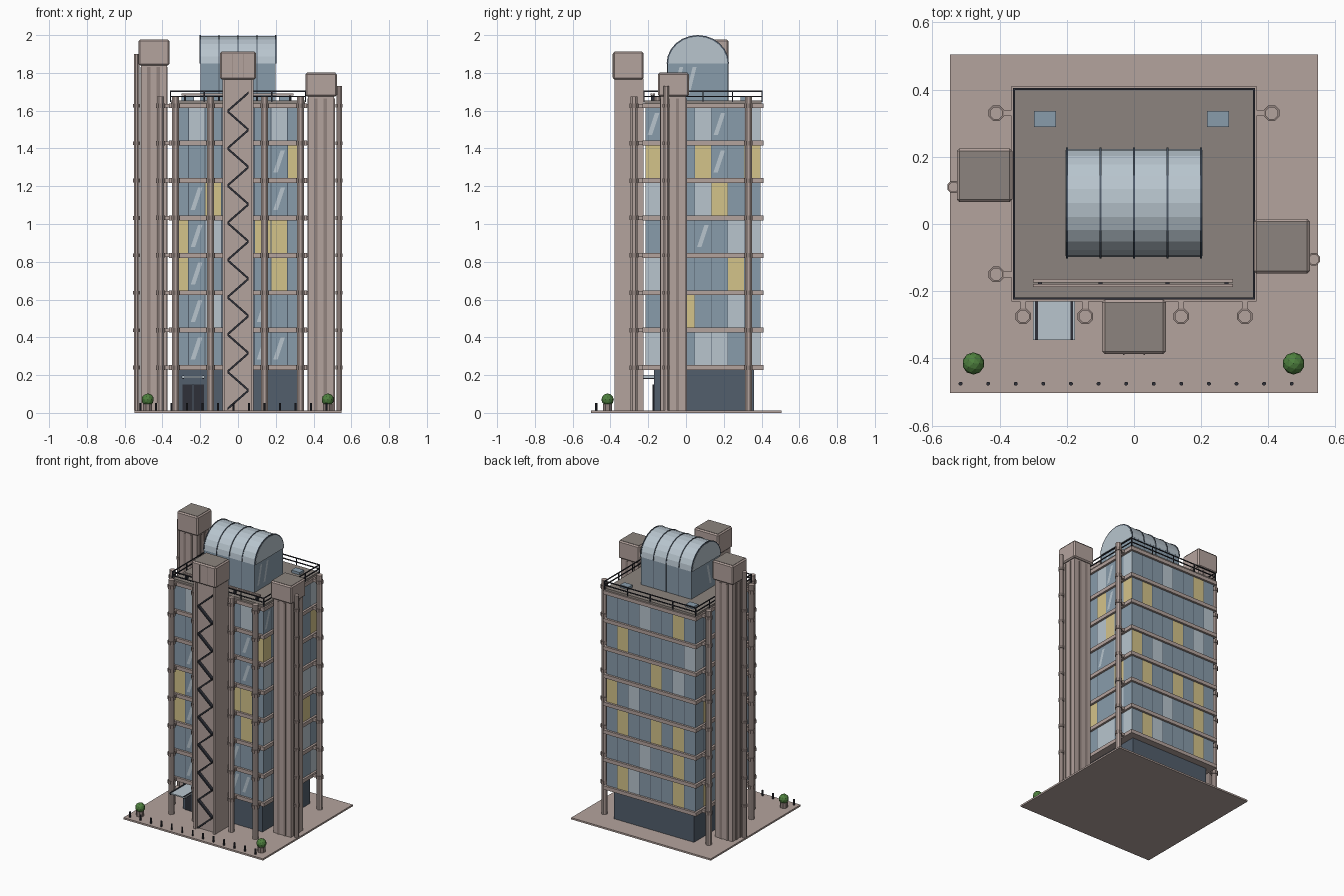
import bpy, bmesh, math
from mathutils import Vector

if "Cube" in bpy.data.objects:
    bpy.data.objects.remove(bpy.data.objects["Cube"])


def material(name, r, g, b):
    m = bpy.data.materials.new(name)
    lin = [((c / 255 + 0.055) / 1.055) ** 2.4 for c in (r, g, b)]
    m.diffuse_color = (*lin, 1)
    m.use_nodes = True
    m.node_tree.nodes["Principled BSDF"].inputs["Base Color"].default_value = m.diffuse_color
    return m


STONE = material("warm stone", 180, 163, 157)
SHADE = material("dark stone", 146, 131, 126)
ROOF = material("roof grey", 140, 132, 126)
BLUE = material("blue glass", 137, 156, 171)
PALE = material("pale glass", 184, 197, 206)
LIT = material("lit window", 212, 195, 138)
SLATE = material("lobby slate", 82, 94, 108)
DARK = material("dark metal", 46, 48, 56)
GREEN = material("leaf green", 78, 128, 62)


class Part:
    """Collects simple solids into one named object."""

    def __init__(self, name, *mats):
        self.name, self.mats, self.bm = name, mats, bmesh.new()

    def box(self, x0, x1, y0, y1, z0, z1, mat=0):
        v = [self.bm.verts.new((x, y, z)) for z in (z0, z1)
             for x, y in ((x0, y0), (x1, y0), (x1, y1), (x0, y1))]
        for f in ((3, 2, 1, 0), (4, 5, 6, 7), (0, 1, 5, 4),
                  (1, 2, 6, 5), (2, 3, 7, 6), (3, 0, 4, 7)):
            self.bm.faces.new([v[i] for i in f]).material_index = mat

    def face(self, pts, mat=0):
        self.bm.faces.new([self.bm.verts.new(p) for p in pts]).material_index = mat

    def prism(self, ring, axis, mat=0):
        """Extrude a closed ring of points along an axis vector."""
        a = [self.bm.verts.new(p) for p in ring]
        b = [self.bm.verts.new(Vector(p) + Vector(axis)) for p in ring]
        n = len(a)
        faces = [self.bm.faces.new(a[::-1]), self.bm.faces.new(b)]
        faces += [self.bm.faces.new((a[i], a[(i + 1) % n], b[(i + 1) % n], b[i])) for i in range(n)]
        for f in faces:
            f.material_index = mat

    def pole(self, x, y, r, z0, z1, mat=0, n=8):
        ring = [(x + r * math.cos(math.tau * (i + .5) / n),
                 y + r * math.sin(math.tau * (i + .5) / n), z0) for i in range(n)]
        self.prism(ring, (0, 0, z1 - z0), mat)

    def done(self, bevel=0):
        bmesh.ops.recalc_face_normals(self.bm, faces=self.bm.faces) if bevel is not None else None
        me = bpy.data.meshes.new(self.name)
        self.bm.to_mesh(me)
        self.bm.free()
        for m in self.mats:
            me.materials.append(m)
        ob = bpy.data.objects.new(self.name, me)
        bpy.context.collection.objects.link(ob)
        if bevel:
            mod = ob.modifiers.new("edge", 'BEVEL')
            mod.width, mod.segments = bevel, 1
        return ob


STEP, Z0 = 0.198, 0.24                      # floor height and first slab
LEVELS = [Z0 + STEP * i for i in range(8)]
X, Y0, Y1 = 0.35, -0.215, 0.395             # glass outline

# Ground plate and lobby
p = Part("plaza", STONE); p.box(-.548, .548, -.503, .505, 0, .012); p.done()
p = Part("lobby", SLATE); p.box(-.315, .312, -.17, .36, .012, .23); p.done()
p = Part("entrance_door", DARK, SLATE)
p.box(-.295, -.18, -.176, -.17, .012, .15)
p.box(-.24, -.235, -.178, -.17, .012, .15, 1)
p.done()
p = Part("entrance_canopy", PALE, DARK)
p.box(-.30, -.175, -.345, -.165, .186, .194)
for x in (-.29, -.185):
    p.box(x - .004, x + .004, -.345, -.165, .18, .198, 1)
p.done()

# Floor slabs and roof deck
p = Part("floor_slabs", STONE)
for z in LEVELS:
    p.box(-.365, .365, -.23, .41, z - .013, z + .013)
p.done()
p = Part("roof_deck", ROOF); p.box(-.355, .355, -.22, .40, 1.635, 1.654); p.done()

# Window panes, top floor first: b blue, p pale, y lit, g blue with a glint
FACES = {
    "front": ((-X, Y0), (1, 0), 8, "bpbbbbpb bbbbbbgy bgybbbgb ygpbbyyb ygbbbbyb bgpbbgbb bgbbbggb"),
    "right": ((X, Y0), (0, 1), 7, "gbbpgbp ybbygby pbbpybb bbbgbpp pbbbbyb bbybbpb pbbppbp"),
    "back": ((X, Y1), (-1, 0), 8, "bbbpbbyb bybbbbbp bbbbybpb ybpbbbbb bybbybyb bbbpbbyb bypbbbyb"),
    "left": ((-X, Y1), (0, -1), 7, "bbbbbpb pbbbbyb bbbbbbp bybbbbb bbbbbyb bbbbbpb bybbbbb"),
}
for side, (o, d, n, rows) in FACES.items():
    p = Part(side + "_windows", BLUE, PALE, LIT, SLATE)
    u = Vector((*d, 0))
    out = u.cross(Vector((0, 0, 1)))
    w = (2 * X if d[0] else Y1 - Y0) / n

    def at(s, z, depth=0):
        return Vector((*o, z)) + u * s + out * depth

    for r, row in enumerate(rows.split()):
        z0, z1 = LEVELS[6 - r] + .013, LEVELS[7 - r] - .013
        for i, c in enumerate(row):
            s = i * w
            p.face([at(s, z0), at(s + w, z0), at(s + w, z1), at(s, z1)], {"p": 1, "y": 2}.get(c, 0))
            if c == "g":
                p.face([at(s + .012, z0 + .03, .003), at(s + .035, z0 + .03, .003),
                        at(s + .074, z1 - .025, .003), at(s + .051, z1 - .025, .003)], 1)
            if i:                           # mullion
                p.face([at(s - .002, z0, .002), at(s + .002, z0, .002),
                        at(s + .002, z1, .002), at(s - .002, z1, .002)], 3)
    p.done(None)

# Outside columns with collars and brackets
p = Part("outer_columns", STONE, SHADE)
spots = [(x, -.275, 0, 1) for x in (-.33, -.145, .14, .33)]
spots += [(-.41, .33, 1, 0), (.41, .33, -1, 0), (-.41, -.15, 1, 0)]
for x, y, dx, dy in spots:
    p.pole(x, y, .02, .012, 1.675)
    for z in LEVELS:
        p.pole(x, y, .025, z - .012, z + .012, 1)
        ex, ey = x + dx * .05, y + dy * .05
        p.box(min(x, ex) - .009 * dy, max(x, ex) + .009 * dy,
              min(y, ey) - .009 * abs(dx), max(y, ey) + .009 * abs(dx), z - .01, z + .01)
p.done()


# Service towers: shaft, capped head, grooves and side pipe
def head(name, x0, x1, y0, y1, z0, z1):
    h = Part(name + "_head", STONE); h.box(x0, x1, y0, y1, z0, z1); h.done(.008)
    h = Part(name + "_cap", ROOF)
    h.box(x0 + .008, x1 - .008, y0 + .008, y1 - .008, z1 - .004, z1 + .002)
    h.done()


def side_tower(name, x0, x1, y0, y1, z0, z1, px, py, pz):
    head(name, x0, x1, y0, y1, z0, z1)
    t = Part(name + "_shaft", STONE, SHADE)
    a, b, c, e = x0 + .014, x1 - .014, y0 + .014, y1 - .014
    t.box(a, b, c, e, .012, z0)
    for f in (.3, .66):
        gx, gy = a + (b - a) * f, c + (e - c) * f
        t.box(gx - .009, gx + .009, c - .004, e + .004, .012, z0 - .01, 1)
        t.box(a - .004, b + .004, gy - .009, gy + .009, .012, z0 - .01, 1)
    t.pole(px, py, .016, .012, pz)
    for z in LEVELS:
        t.pole(px, py, .02, z - .01, z + .01, 1)
    t.done()


side_tower("left_tower", -.527, -.362, .065, .225, 1.84, 1.976, -.537, .11, 1.90)
side_tower("right_tower", .357, .523, -.148, .015, 1.675, 1.80, .535, -.105, 1.73)

head("stair_tower", -.095, .095, -.387, -.225, 1.765, 1.912)
p = Part("stair_tower_shaft", STONE, SHADE)
p.box(-.083, .083, -.355, -.225, .012, 1.77)
for s in (-1, 1):
    p.box(min(s * .068, s * .083), max(s * .068, s * .083), -.378, -.355, .012, 1.77)
    p.box(s * .03 - .002, s * .03 + .002, -.39, -.38, 1.775, 1.90, 1)
p.done()

# Zigzag stair flights
p = Part("zigzag_stair", DARK)
for i in range(17):
    s = -1 if i % 2 == 0 else 1
    za, zb = .014 + .0985 * i, .014 + .0985 * (i + 1)
    p.prism([(s * .056, -.356, za), (-s * .056, -.356, zb),
             (-s * .056, -.356, zb + .014), (s * .056, -.356, za + .014)], (0, -.02, 0))
p.done()

# Roof railing
p = Part("roof_railing", DARK)
t = .003
for z in (1.675, 1.703):
    for y in (-.222, .402):
        p.box(-.36, .36, y - t, y + t, z - t, z + t)
    for x in (-.357, .357):
        p.box(x - t, x + t, -.222, .402, z - t, z + t)
for i in range(5):
    for y in (-.222, .402):
        x = -.357 + .1785 * i
        p.box(x - t, x + t, y - t, y + t, 1.645, 1.703)
    for x in (-.357, .357):
        y = -.222 + .156 * i
        p.box(x - t, x + t, y - t, y + t, 1.645, 1.703)
p.done()

# Maintenance track and roof lights
p = Part("roof_track", STONE, DARK)
for y in (-.183, -.169):
    p.box(-.30, .295, y - .005, y + .005, 1.68, 1.692)
for x in (-.28, -.1, .1, .275):
    p.box(x - .006, x + .006, -.186, -.166, 1.65, 1.68, 1)
p.done()
p = Part("roof_lights", BLUE)
for x in (-.265, .25):
    p.box(x - .033, x + .033, .288, .336, 1.65, 1.672)
p.done()

# Glass penthouse with barrel vault and ribs
p = Part("penthouse", BLUE, PALE, SLATE)
p.box(-.198, .198, -.098, .223, 1.65, 1.85)
for x in (-.1, 0, .1):
    for y in (-.1, .223):
        p.box(x - .002, x + .002, y, y + .002, 1.654, 1.85, 2)
for a in (-.07, .0):
    for s in (-1, 1):
        p.face([(s * .201, a, 1.69), (s * .201, a + .02, 1.69),
                (s * .201, a + .055, 1.83), (s * .201, a + .035, 1.83)], 1)
p.done()


def arch(x, ry, rz, n=12):
    return [(x, .0625 + ry * math.cos(math.pi * i / n), 1.85 + rz * math.sin(math.pi * i / n))
            for i in range(n + 1)]


p = Part("barrel_vault", PALE); p.prism(arch(-.198, .161, .146), (.396, 0, 0)); p.done()
p = Part("vault_ribs", SLATE)
for x in (-.2, -.1, 0, .1, .2):
    p.prism(arch(x - .003, .165, .15), (.006, 0, 0))
p.done()
p = Part("vault_gables", PALE)               # cover the end ribs' inner area
for x in (-.2045, .2025):
    p.prism(arch(x, .157, .142), (.002, 0, 0))
p.done()

# Bollards and planted shrubs
p = Part("bollards", DARK)
for i in range(13):
    p.pole(-.516 + .0821 * i, -.475, .006, .012, .052)
p.done()
for name, x in (("left", -.478), ("right", .475)):
    p = Part(name + "_planter", SHADE); p.pole(x, -.415, .026, .012, .048); p.done()
    p = Part(name + "_shrub", GREEN)
    bmesh.ops.create_icosphere(p.bm, subdivisions=2, radius=.033)
    bmesh.ops.translate(p.bm, verts=p.bm.verts, vec=(x, -.415, .07))
    p.done()
